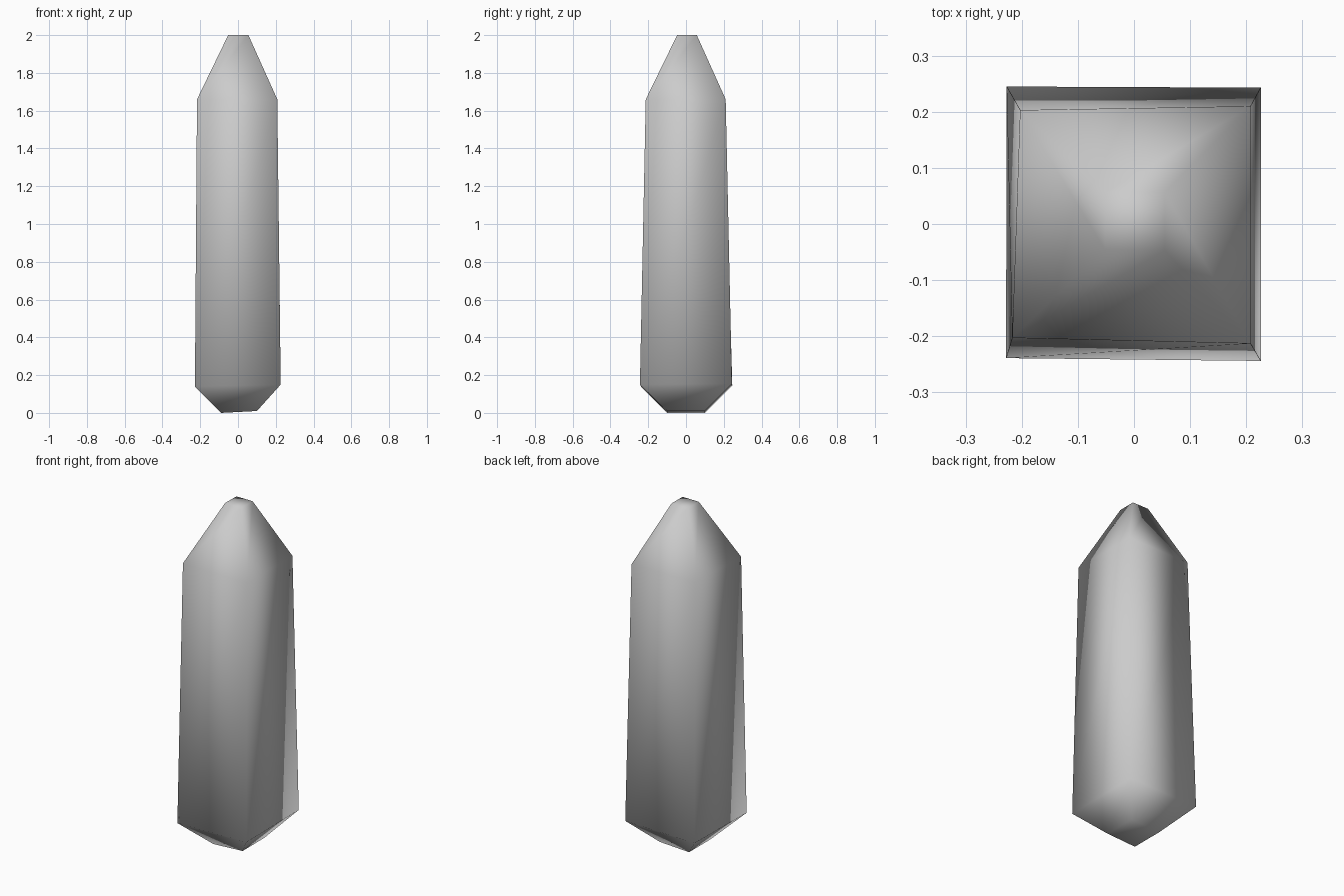
import bpy, bmesh

if "Cube" in bpy.data.objects:
    bpy.data.objects.remove(bpy.data.objects["Cube"])

# Four-sided crystal: slightly irregular rings, each with corners
# ordered back-left, front-left, front-right, back-right
rings = [
    [(-0.09, 0.10, 0.0), (-0.09, -0.10, 0.0), (0.10, -0.10, 0.01), (0.10, 0.10, 0.01)],
    [(-0.227, 0.245, 0.145), (-0.228, -0.239, 0.14), (0.226, -0.244, 0.15), (0.226, 0.243, 0.155)],
    [(-0.203, 0.203, 1.66), (-0.217, -0.203, 1.66), (0.208, -0.213, 1.66), (0.208, 0.21, 1.66)],
    [(-0.05, 0.057, 2.0), (-0.052, -0.045, 2.0), (0.055, -0.047, 2.0), (0.055, 0.057, 2.0)],
]

bm = bmesh.new()
loops = [[bm.verts.new(p) for p in ring] for ring in rings]

# Side walls
for low, high in zip(loops, loops[1:]):
    for i in range(4):
        j = (i + 1) % 4
        bm.faces.new((low[i], low[j], high[j], high[i]))

# Bottom and tip caps
bm.faces.new(loops[0][::-1])
bm.faces.new(loops[-1])
bmesh.ops.recalc_face_normals(bm, faces=bm.faces)

# Smooth shading throughout
for f in bm.faces:
    f.smooth = True

mesh = bpy.data.meshes.new("crystal_shard")
bm.to_mesh(mesh)
bm.free()
shard = bpy.data.objects.new("crystal_shard", mesh)
bpy.context.collection.objects.link(shard)
